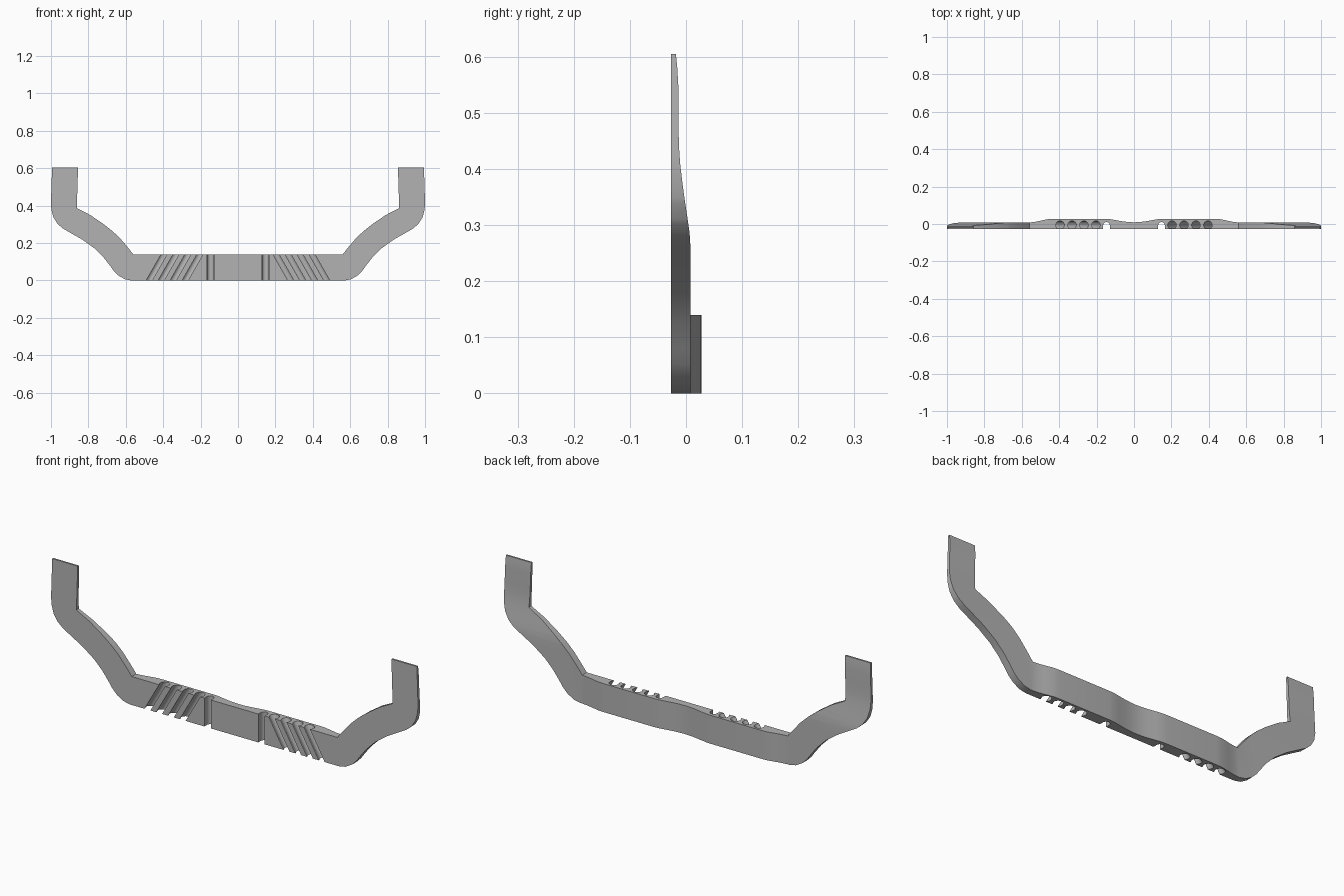
import bpy, bmesh, math

if "Cube" in bpy.data.objects:
    bpy.data.objects.remove(bpy.data.objects["Cube"])

FRONT = -0.027

grey = bpy.data.materials.new("plain grey")
grey.diffuse_color = (0.45, 0.45, 0.45, 1)
grey.use_nodes = True
grey.node_tree.nodes["Principled BSDF"].inputs["Base Color"].default_value = grey.diffuse_color

# right half of the front outline (x, z)
outline = [(0, 0), (0.57, 0), (0.605, 0.007), (0.64, 0.027), (0.665, 0.052), (0.685, 0.08),
           (0.72, 0.125), (0.765, 0.17), (0.83, 0.217), (0.90, 0.257), (0.935, 0.277),
           (0.965, 0.303), (0.987, 0.338), (0.998, 0.38), (1.0, 0.42), (0.994, 0.605),
           (0.855, 0.605), (0.862, 0.387), (0.79, 0.35), (0.717, 0.30), (0.67, 0.263),
           (0.63, 0.225), (0.59, 0.178), (0.56, 0.14), (0, 0.14)]

# depth of the back face: along the bar by x, along the arms by z
back_x = [(0, 0.009), (0.03, 0.0105), (0.06, 0.014), (0.10, 0.021), (0.13, 0.026), (0.16, 0.0275),
          (0.43, 0.0275), (0.46, 0.026), (0.50, 0.0175), (0.53, 0.0115), (0.56, 0.008)]
back_z = [(0.26, 0.008), (0.285, 0.0065), (0.31, 0.003), (0.35, -0.003), (0.38, -0.007),
          (0.41, -0.0105), (0.44, -0.0125), (0.48, -0.0135), (0.55, -0.0138), (0.58, -0.0155),
          (0.605, -0.018)]


def lookup(table, t):
    for (a, p), (b, q) in zip(table, table[1:]):
        if t <= b:
            return p + (q - p) * max(0, (t - a) / (b - a))
    return table[-1][1]


def back_depth(x, z):
    return lookup(back_x, x) if x < 0.56 else lookup(back_z, z)


def make_object(name, bm):
    bmesh.ops.recalc_face_normals(bm, faces=bm.faces[:])
    mesh = bpy.data.meshes.new(name)
    bm.to_mesh(mesh)
    bm.free()
    mesh.materials.append(grey)
    ob = bpy.data.objects.new(name, mesh)
    bpy.context.collection.objects.link(ob)
    return ob


# flat front sheet, sliced wherever the back changes depth
bm = bmesh.new()
bm.faces.new([bm.verts.new((x, FRONT, z)) for x, z in outline])
cuts = [((x, 0, 0), (1, 0, 0)) for x, _ in back_x[1:]]
cuts += [((0, 0, z), (0, 0, 1)) for z, _ in back_z[:-1]]
for co, no in cuts:
    bmesh.ops.bisect_plane(bm, geom=bm.verts[:] + bm.edges[:] + bm.faces[:],
                           dist=1e-5, plane_co=co, plane_no=no)

# back sheet and side walls, leaving the middle open for the mirror
faces = bm.faces[:]
rim = [e for e in bm.edges if len(e.link_faces) == 1]
back = {v: bm.verts.new((v.co.x, back_depth(v.co.x, v.co.z), v.co.z)) for v in bm.verts[:]}
for f in faces:
    bm.faces.new([back[v] for v in reversed(f.verts)])
for e in rim:
    a, b = e.verts
    if max(a.co.x, b.co.x) > 1e-4:
        bm.faces.new((a, b, back[b], back[a]))
strap = make_object("bracket_strap", bm)

# groove cutters: slanted keyhole grooves and one upright round-ended slot per side
bm = bmesh.new()


def groove(side, x0, y0, r, half_width, slant):
    lap = math.acos(half_width / r)
    n = 16
    section = [(half_width, -0.06)]
    for i in range(n + 1):
        a = -lap + (math.pi + 2 * lap) * i / n
        section.append((r * math.cos(a), y0 + r * math.sin(a)))
    section.append((-half_width, -0.06))
    rings = []
    for z in (-0.03, 0.17):
        shift = x0 + slant * (1 - z / 0.14)
        rings.append([bm.verts.new((side * (x + shift), y, z)) for x, y in section])
    low, high = rings
    bm.faces.new(low)
    bm.faces.new(high)
    for i in range(len(low)):
        j = (i + 1) % len(low)
        bm.faces.new((low[i], low[j], high[j], high[i]))


for side in (-1, 1):
    groove(side, 0.147, -0.007, 0.0175, 0.0175, 0)
    for i in range(4):
        groove(side, 0.203 + 0.064 * i, -0.006, 0.023, 0.016, 0.08)
cutter = make_object("groove_cutter", bm)
cutter.hide_render = True

# mirror, cut the grooves and smooth the curves
m = strap.modifiers.new("mirror", 'MIRROR')
m.merge_threshold = 0.0005
b = strap.modifiers.new("grooves", 'BOOLEAN')
b.operation = 'DIFFERENCE'
b.solver = 'EXACT'
b.object = cutter
bpy.context.view_layer.objects.active = strap
strap.select_set(True)
bpy.ops.object.modifier_apply(modifier="mirror")
bpy.ops.object.modifier_apply(modifier="grooves")
bpy.data.objects.remove(cutter)
bpy.ops.object.shade_smooth_by_angle(angle=math.radians(30))
